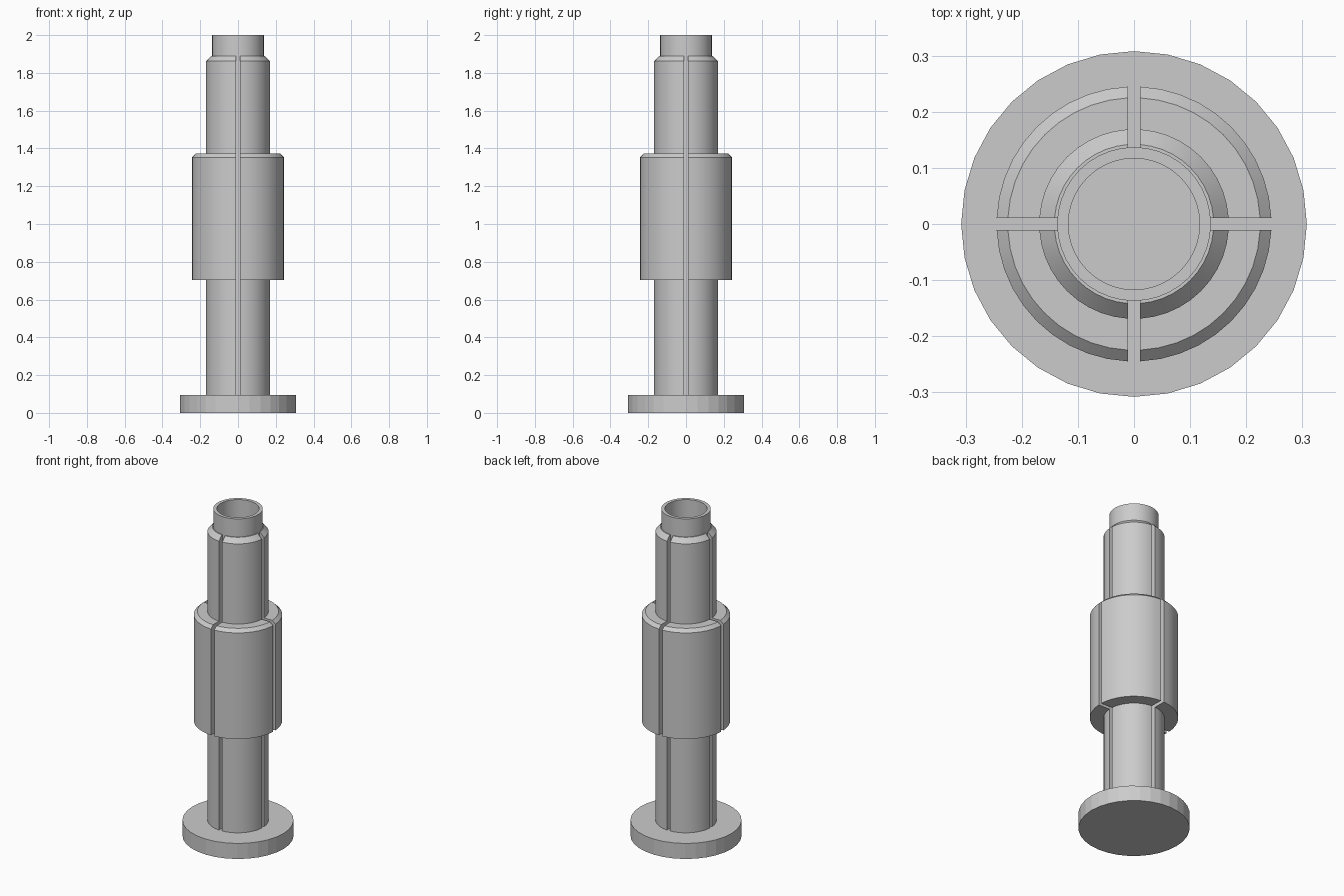
import bpy, bmesh
from math import asin, cos, sin, pi

old = bpy.data.objects.get("Cube")
if old:
    bpy.data.objects.remove(old, do_unlink=True)

grey = bpy.data.materials.new("plain grey")
grey.use_nodes = True
COLOUR = (0.6, 0.6, 0.6, 1)
grey.diffuse_color = COLOUR
grey.node_tree.nodes["Principled BSDF"].inputs["Base Color"].default_value = COLOUR

HALF_SLOT = 0.011
CORE, BORE = 0.137, 0.117
BASE_TOP = 0.095


def finish(name, bm):
    bmesh.ops.recalc_face_normals(bm, faces=bm.faces)
    mesh = bpy.data.meshes.new(name)
    bm.to_mesh(mesh)
    bm.free()
    mesh.materials.append(grey)
    obj = bpy.data.objects.new(name, mesh)
    bpy.context.collection.objects.link(obj)
    return obj


def lathe(name, profile, sides):
    """Revolve an open profile and cap its first and last rings."""
    bm = bmesh.new()
    rings = [[bm.verts.new((r * cos(2 * pi * i / sides), r * sin(2 * pi * i / sides), z))
              for i in range(sides)] for r, z in profile]
    for a, b in zip(rings, rings[1:]):
        for i in range(sides):
            j = (i + 1) % sides
            bm.faces.new((a[i], a[j], b[j], b[i]))
    bm.faces.new(rings[0])
    bm.faces.new(rings[-1])
    return finish(name, bm)


def quarter_shells(name, profile, steps=10):
    """Sweep a closed profile through four quarters with parallel-sided slots."""
    bm = bmesh.new()
    for quarter in range(4):
        sections = []
        for k in range(steps + 1):
            section = []
            for r, z in profile:
                gap = asin(HALF_SLOT / r)
                a = quarter * pi / 2 + gap + (pi / 2 - 2 * gap) * k / steps
                section.append(bm.verts.new((r * cos(a), r * sin(a), z)))
            sections.append(section)
        for a, b in zip(sections, sections[1:]):
            for i in range(len(profile)):
                j = (i + 1) % len(profile)
                bm.faces.new((a[i], a[j], b[j], b[i]))
        bm.faces.new(sections[0])
        bm.faces.new(sections[-1])
    return finish(name, bm)


# Round foot
lathe("base_disc", [(0.308, 0), (0.308, BASE_TOP)], 32)

# Hollow core, open at the top
lathe("core_tube", [(CORE, BASE_TOP), (CORE, 2), (BORE, 2), (BORE, BASE_TOP + 0.005)], 40)

# Slotted column and wider collar in one stepped outline, both chamfered on top
quarter_shells("slotted_column_and_collar", [
    (CORE - 0.002, BASE_TOP), (0.169, BASE_TOP),
    (0.169, 0.704), (0.245, 0.704), (0.245, 1.353), (0.225, 1.372), (0.169, 1.372),
    (0.169, 1.862), (0.142, 1.89), (CORE - 0.002, 1.89)])

# Soft shading on the round walls, crisp at the steps
bpy.ops.object.select_all(action="DESELECT")
for obj in (bpy.data.objects["core_tube"], bpy.data.objects["slotted_column_and_collar"]):
    obj.select_set(True)
    bpy.context.view_layer.objects.active = obj
bpy.ops.object.shade_smooth_by_angle(angle=pi / 6)
